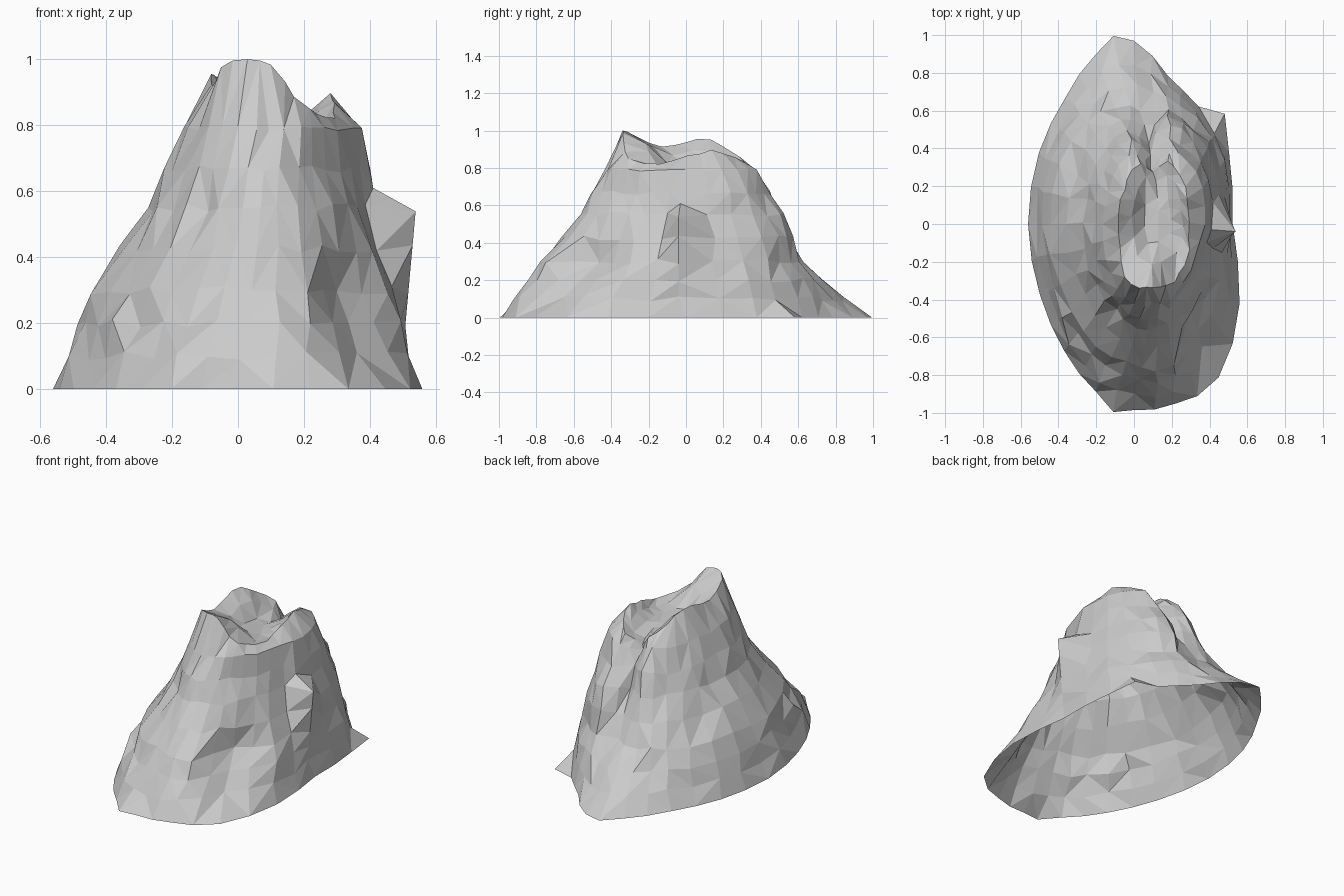
import bpy, bmesh, math, random

if "Cube" in bpy.data.objects:
    bpy.data.objects.remove(bpy.data.objects["Cube"])

random.seed(11)
SEG = 32
ASPECT = 0.55

# Control rings: 16 radii each (counter-clockwise from +x, on an elongated ellipse)
base = [.95, .99, .88, .85, .97, .97, .94, .99, 1.02, .98, .95, .96, .985, 1.03, 1.15, 1.1]
low = [.79, .82, .73, .65, .6, .67, .74, .84, .89, .85, .78, .76, .75, .8, .74, .8]
mid = [.61, .66, .63, .56, .43, .55, .57, .58, .62, .6, .56, .56, .56, .57, .56, .57]
high = [.5, .52, .47, .41, .3, .4, .45, .46, .48, .48, .48, .46, .43, .43, .43, .45]
crest = [.34, .36, .37, .36, .28, .34, .34, .33, .33, .34, .4, .37, .33, .35, .37, .38]
crest_z = [.86, .89, .86, .81, .76, .82, .89, .95, .94, .91, .97, 1.0, .98, .89, .83, .83]

# Pointed corners of the foot, and the gully beside the front-right spur
corners = {3: 1.05, 9: 1.015, 23: 1.015}
gully = {27: .95, 28: .9, 29: .94}


def smooth_sample(ring, u):
    """Closed Catmull-Rom sample of a ring of values."""
    n = len(ring)
    i = int(math.floor(u))
    f = u - i
    a, b, c, d = (ring[(i + k) % n] for k in (-1, 0, 1, 2))
    return b + .5 * f * (c - a + f * (2*a - 5*b + 4*c - d + f * (3*(b - c) + d - a)))


def blend(a, b, f):
    return [p + (q - p) * f for p, q in zip(a, b)]


# Stack of (radii, heights) from the ground to the hollow at the summit
stack = []
levels = [(0, base), (.3, low), (.55, mid), (.78, high)]
for (z0, r0), (z1, r1) in zip(levels, levels[1:]):
    steps = 3 if z0 == 0 else 2
    for k in range(steps):
        f = k / steps
        stack.append((blend(r0, r1, f), [z0 + (z1 - z0) * f] * 16))
stack.append((high, [min(.79, z - .04) for z in crest_z]))
stack.append((crest, crest_z))
# Inner side of the rim, then the valley floor
stack.append(([r * .7 for r in crest], blend([.79] * 16, crest_z, .65)))
stack.append(([r * .38 for r in crest], blend([.8] * 16, crest_z, .12)))

bm = bmesh.new()
rings = []
for li, (radii, heights) in enumerate(stack):
    row = []
    for s in range(SEG):
        u = s * 16 / SEG
        ang = 2 * math.pi * s / SEG
        r, z = smooth_sample(radii, u), smooth_sample(heights, u)
        if li == 0:
            r = corners.get(s, r)
        elif li < 4:
            r *= gully.get(s, 1)
        x = .125 * min(z, .8) + ASPECT * r * math.cos(ang)
        y = r * math.sin(ang)
        # Weathered irregularity, keeping the foot on the ground
        if li:
            j = .012 if z < .75 else .007
            x += random.uniform(-j, j)
            y += random.uniform(-j, j) * 1.4
            z = min(1, z + random.uniform(-j, j) * 1.2)
        # Hollow lies a little behind and right of centre
        if li >= len(stack) - 2:
            x, y = x + .02, y + .03
        # Rock rib standing out of the right flank, with a ledge on top
        if s == 0 and .05 < z < .6:
            x, y = .49 + .09 * z, -.04
        elif s == 0 and .6 < z < .72:
            x, y, z = .41, -.03, .61
        row.append(bm.verts.new((x, y, z)))
    rings.append(row)

# Faceted skin with alternating random diagonals, open underneath
for lo, hi in zip(rings, rings[1:]):
    for s in range(SEG):
        n = (s + 1) % SEG
        a, b, c, d = lo[s], lo[n], hi[n], hi[s]
        if random.random() < .5:
            tris = ((a, b, c), (a, c, d))
        else:
            tris = ((a, b, d), (b, c, d))
        for t in tris:
            bm.faces.new(t)

# Floor of the summit hollow
floor = bm.verts.new((.13, .07, .8))
top = rings[-1]
for s in range(SEG):
    bm.faces.new((top[s], top[(s + 1) % SEG], floor))

# Merge tiny slivers so the summit facets match the flanks
bmesh.ops.remove_doubles(bm, verts=rings[-1] + rings[-2] + [floor], dist=.055)
bmesh.ops.recalc_face_normals(bm, faces=bm.faces)
mesh = bpy.data.meshes.new("rock_mountain")
bm.to_mesh(mesh)
bm.free()
rock = bpy.data.objects.new("rock_mountain", mesh)
bpy.context.collection.objects.link(rock)
